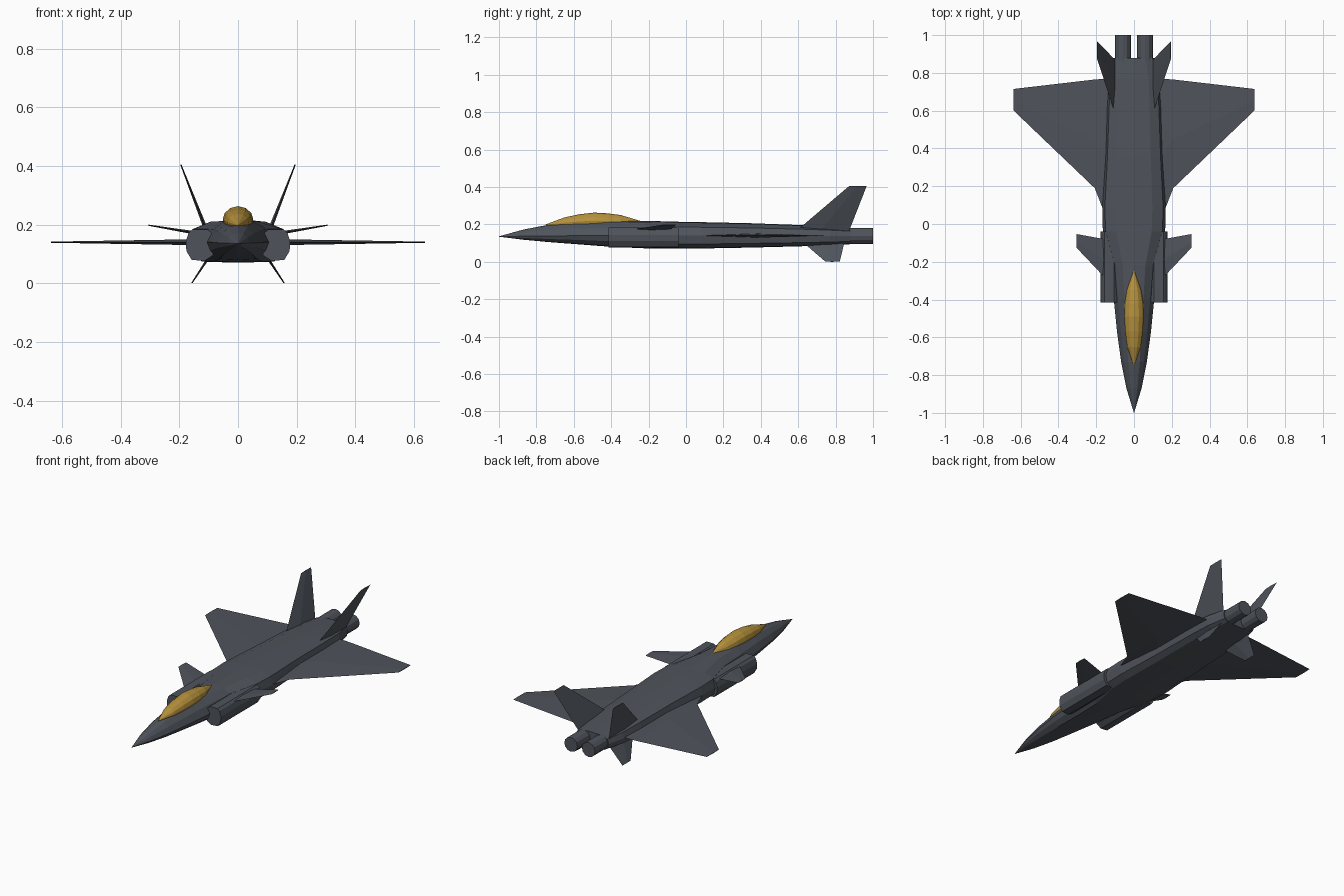
import bpy, bmesh
from mathutils import Vector

if "Cube" in bpy.data.objects:
    bpy.data.objects.remove(bpy.data.objects["Cube"])


def material(name, rgb):
    m = bpy.data.materials.new(name)
    m.diffuse_color = (*rgb, 1)
    m.use_nodes = True
    m.node_tree.nodes["Principled BSDF"].inputs["Base Color"].default_value = m.diffuse_color
    return m


GREY = material("slate grey", (0.078, 0.088, 0.105))
GOLD = material("canopy gold", (0.47, 0.285, 0.045))


def loft(name, rings, mat, mirror=False):
    """Skin a list of equal-length closed rings, with capped ends."""
    bm = bmesh.new()
    vs = [[bm.verts.new(p) for p in r] for r in rings]
    n = len(rings[0])
    for a, b in zip(vs, vs[1:]):
        for i in range(n):
            j = (i + 1) % n
            bm.faces.new((a[i], a[j], b[j], b[i]))
    bm.faces.new(vs[0])
    bm.faces.new(vs[-1])
    bmesh.ops.remove_doubles(bm, verts=bm.verts, dist=0.0002)
    bmesh.ops.recalc_face_normals(bm, faces=bm.faces)
    me = bpy.data.meshes.new(name)
    bm.to_mesh(me)
    bm.free()
    me.materials.append(mat)
    ob = bpy.data.objects.new(name, me)
    bpy.context.collection.objects.link(ob)
    if mirror:
        mod = ob.modifiers.new("mirror", 'MIRROR')
        mod.use_mirror_merge = False
    return ob


def surface(name, stations):
    """Thin mirrored wing: stations are (x, z, leading y, trailing y, half thickness)."""
    x0, z0 = stations[0][:2]
    x1, z1 = stations[-1][:2]
    normal = Vector((-(z1 - z0), 0, x1 - x0)).normalized()
    rings = []
    for x, z, le, te, t in stations:
        mid = Vector((x, le + (te - le) * 0.45, z))
        rings.append([Vector((x, le, z)), mid + normal * t,
                      Vector((x, te, z)), mid - normal * t])
    return loft(name, rings, GREY, True)


def body_ring(y, w, zt, zm, zb, k):
    """Symmetric fuselage section; k goes from chined (0) to boxy (1)."""
    h, g = zt - zm, zm - zb
    half = [((0.45 + 0.13 * k) * w, zm + (0.88 + 0.07 * k) * h),
            ((0.78 + 0.14 * k) * w, zm + (0.52 + 0.1 * k) * h),
            (w, zm),
            ((0.88 + 0.06 * k) * w, zm - (0.5 + 0.15 * k) * g),
            ((0.58 + 0.15 * k) * w, zm - 0.95 * g)]
    pts = [(0, zt)] + half + [(0, zb)] + [(-x, z) for x, z in reversed(half)]
    return [(x, y, z) for x, z in pts]


# Fuselage: y, half width, top, widest height, bottom, boxiness
sections = [(-1.0, 0.0005, 0.136, 0.135, 0.134, 0),
            (-0.87, 0.040, 0.172, 0.137, 0.118, 0),
            (-0.73, 0.068, 0.199, 0.138, 0.105, 0),
            (-0.57, 0.090, 0.213, 0.140, 0.093, 0),
            (-0.40, 0.107, 0.220, 0.140, 0.080, 0.1),
            (-0.22, 0.120, 0.219, 0.140, 0.072, 0.4),
            (-0.04, 0.165, 0.214, 0.140, 0.070, 0.9),
            (0.08, 0.168, 0.212, 0.140, 0.071, 1),
            (0.35, 0.153, 0.206, 0.140, 0.076, 1),
            (0.62, 0.143, 0.196, 0.139, 0.083, 1),
            (0.77, 0.132, 0.188, 0.138, 0.088, 1),
            (0.88, 0.107, 0.180, 0.137, 0.094, 1)]
loft("fuselage", [body_ring(*s) for s in sections], GREY)

# Side intakes with chamfered section
intake = [(0.085, 0.168), (0.105, 0.184), (0.155, 0.184), (0.168, 0.172),
          (0.178, 0.142), (0.176, 0.110), (0.158, 0.080), (0.115, 0.076),
          (0.085, 0.095)]
loft("side_intake", [[(x, y, z) for x, z in intake] for y in (-0.415, -0.04)],
     GREY, True)

# Canopy: y, half width, top, base
canopy = [(-0.75, 0.001, 0.200, 0.196), (-0.65, 0.036, 0.237, 0.190),
          (-0.57, 0.047, 0.254, 0.190), (-0.49, 0.052, 0.263, 0.190),
          (-0.42, 0.049, 0.259, 0.190), (-0.35, 0.038, 0.250, 0.190),
          (-0.245, 0.001, 0.219, 0.215)]
shape = [(0, 1), (0.5, 0.91), (0.87, 0.68), (1, 0.4), (0.87, 0)]
shape += [(-x, z) for x, z in reversed(shape[1:])]
loft("canopy", [[(x * w, y, zb + z * (zt - zb)) for x, z in shape]
                for y, w, zt, zb in canopy], GOLD)

# Main wings with a short root extension
surface("main_wing", [(0.08, 0.14, -0.02, 0.768, 0.010),
                      (0.165, 0.14, 0.08, 0.768, 0.010),
                      (0.208, 0.14, 0.19, 0.765, 0.009),
                      (0.637, 0.14, 0.60, 0.715, 0.002)])

# Canards
surface("canard", [(0.13, 0.169, -0.31, -0.085, 0.006),
                   (0.305, 0.198, -0.125, -0.053, 0.002)])

# Canted tail fins and ventral fins
surface("tail_fin", [(0.102, 0.165, 0.59, 0.872, 0.007),
                     (0.195, 0.405, 0.872, 0.966, 0.002)])
surface("ventral_fin", [(0.092, 0.100, 0.63, 0.846, 0.005),
                        (0.157, 0.001, 0.745, 0.822, 0.002)])

# Engine nozzles
for side in (-1, 1):
    bpy.ops.mesh.primitive_cylinder_add(vertices=12, radius=0.043, depth=0.3,
                                        location=(side * 0.058, 0.85, 0.137),
                                        rotation=(1.570796, 0, 0))
    ob = bpy.context.object
    ob.name = "nozzle_right" if side > 0 else "nozzle_left"
    ob.data.materials.append(GREY)
